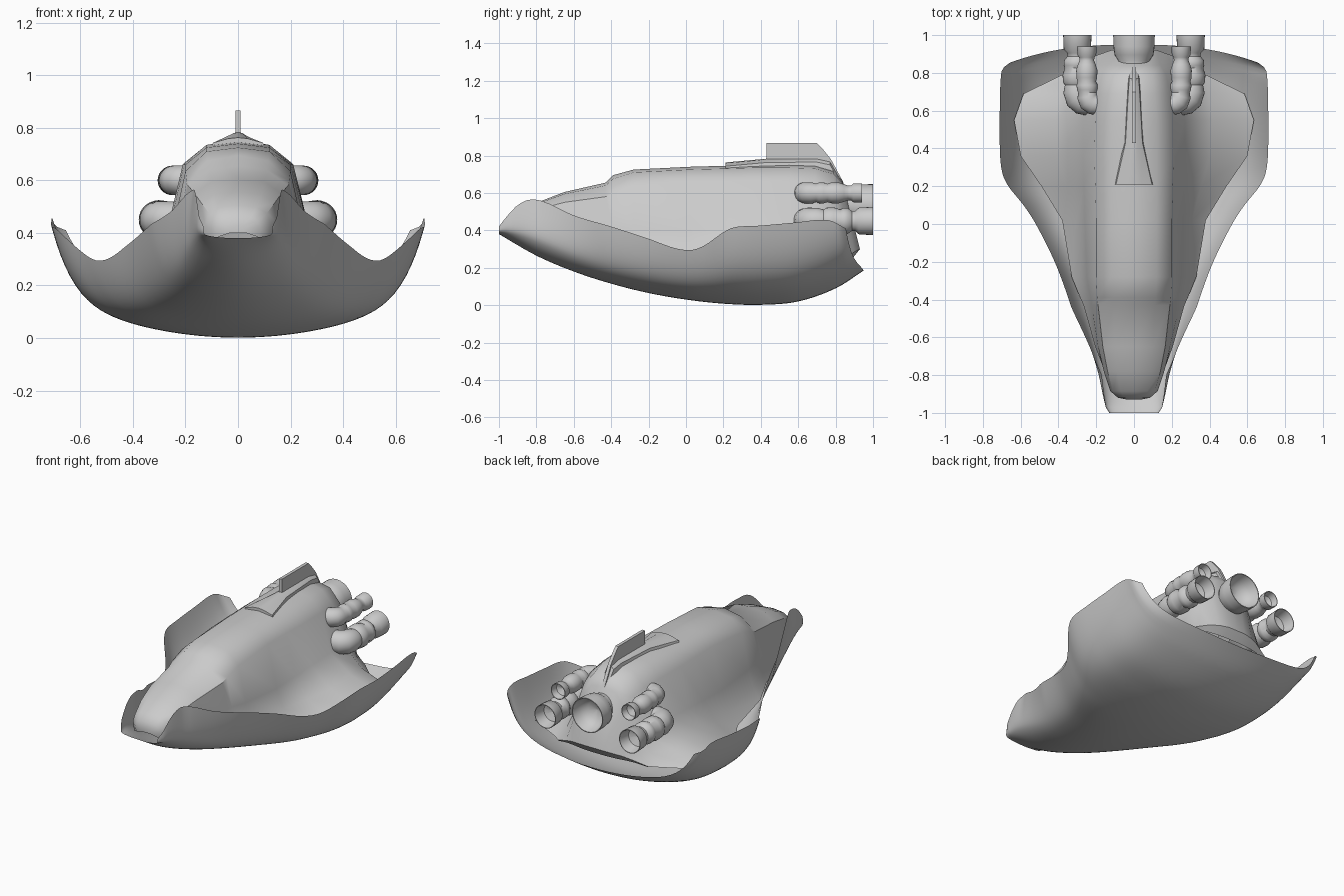
import bpy, bmesh, math

grey = bpy.data.materials.new("hull_grey")
grey.diffuse_color = (0.6, 0.6, 0.6, 1)


def finish(name, bm, angle):
    bmesh.ops.remove_doubles(bm, verts=bm.verts, dist=0.0005)
    bmesh.ops.recalc_face_normals(bm, faces=bm.faces)
    me = bpy.data.meshes.new(name)
    bm.to_mesh(me)
    bm.free()
    ob = bpy.data.objects.new(name, me)
    bpy.context.collection.objects.link(ob)
    me.materials.append(grey)
    bpy.ops.object.select_all(action='DESELECT')
    ob.select_set(True)
    bpy.context.view_layer.objects.active = ob
    bpy.ops.object.shade_smooth_by_angle(angle=math.radians(angle))
    return ob


def loft(name, rows, angle, closed=False, caps=()):
    bm = bmesh.new()
    vr = [[bm.verts.new(p) for p in r] for r in rows]
    n = len(rows[0])
    for a, b in zip(vr, vr[1:]):
        for i in range(n if closed else n - 1):
            j = (i + 1) % n
            bm.faces.new((a[i], a[j], b[j], b[i]))
    for c in caps:
        bm.faces.new(vr[c])
    return finish(name, bm, angle)


def both_sides(half):
    # half row runs from the centre line outwards
    return [(-x, y, z) for x, y, z in reversed(half[1:])] + half


def interp(table, t):
    # smooth interpolation through keyed values
    k = len(table)
    i = 0
    while i < k - 2 and t > table[i + 1][0]:
        i += 1
    (x0, y0), (x1, y1) = table[i], table[i + 1]

    def slope(j):
        a, b = table[max(j - 1, 0)], table[min(j + 1, k - 1)]
        return (b[1] - a[1]) / (b[0] - a[0])
    h = x1 - x0
    u = (t - x0) / h
    return ((2*u**3 - 3*u*u + 1) * y0 + (u**3 - 2*u*u + u) * h * slope(i)
            + (3*u*u - 2*u**3) * y1 + (u**3 - u*u) * h * slope(i + 1))


# Outer shell: keel height, rim height and half width along the length
keel = [(-1, .38), (-.8, .265), (-.6, .18), (-.4, .115), (-.2, .065), (0, .03),
        (.2, .008), (.4, .002), (.6, .02), (.8, .09), (.95, .185)]
rim = [(-1, .42), (-.97, .46), (-.9, .535), (-.83, .565), (-.75, .55), (-.6, .48),
       (-.4, .42), (-.2, .355), (-.06, .305), (.03, .295), (.1, .32), (.2, .39),
       (.26, .417), (.4, .425), (.6, .44), (.83, .455), (.95, .41)]
width = [(-1, .155), (-.97, .178), (-.8, .23), (-.6, .283), (-.4, .345), (-.2, .42),
         (0, .52), (.1, .585), (.2, .665), (.27, .697), (.4, .71), (.7, .71), (.85, .705),
         (.91, .695), (.95, .655)]
rows = []
N, M = 66, 26
for i in range(N + 1):
    s = -1 + 1.95 * i / N
    k, r, w = interp(keel, s), interp(rim, s), interp(width, s)
    lean = .06 * max(0, 1 - abs(s + .8) / .35)
    sweep = max(0, (s - .25) / .7) ** 1.5
    half = []
    for j in range(M + 1):
        u = 1 - (1 - j / M) ** 1.4
        f = .38 * u * u + .62 * u ** 9
        x = w * u - lean * max(0, (u - .75) / .25) ** 2
        half.append((x, s - .095 * sweep * u ** 2.5, k + (r - k) * f))
    rows.append(both_sides(half))
loft("outer_shell", rows, 60)

# Fuselage: y, top z, then crown, shoulder, side and skirt edge as x, z
stations = [
    (-.93, .43, .015, .428, .03, .42, .035, .41, .03, .40),
    (-.92, .465, .05, .46, .075, .445, .085, .42, .075, .385),
    (-.885, .505, .07, .498, .11, .475, .125, .43, .115, .365),
    (-.78, .555, .09, .548, .14, .515, .16, .43, .155, .35),
    (-.65, .605, .10, .595, .165, .55, .19, .42, .205, .32),
    (-.43, .655, .11, .64, .19, .58, .225, .42, .267, .265),
    (-.39, .695, .115, .675, .195, .60, .23, .42, .285, .255),
    (-.28, .725, .12, .71, .20, .635, .25, .41, .33, .235),
    (.02, .74, .12, .725, .20, .66, .26, .39, .38, .20),
    (.20, .745, .12, .73, .205, .662, .265, .40, .49, .205),
    (.36, .75, .12, .735, .21, .662, .27, .41, .60, .225),
    (.55, .755, .12, .735, .205, .66, .27, .42, .635, .25),
    (.69, .75, .11, .73, .19, .65, .265, .42, .585, .23),
    (.79, .72, .10, .70, .17, .62, .24, .42, .38, .225),
    (.84, .66, .08, .65, .14, .58, .20, .42, .32, .235),
]
rows = []
for y, top, cx, cz, sx, sz, bx, bz, kx, kz in stations:
    fx, fz = bx + .4 * (kx - bx), kz + .38 * (bz - kz)
    pts = [(0, top), (cx, cz), (sx, sz), (bx, bz), (fx, fz), (kx, kz)]
    rows.append(both_sides([(x, y, z) for x, z in pts]))
# sloping tail wall and its lower lip
rows.append(both_sides([(0, .93, .30), (.06, .93, .30), (.12, .92, .295),
                        (.18, .90, .285), (.24, .875, .265), (.32, .842, .235)]))
rows.append(both_sides([(0, .89, .25), (.06, .89, .25), (.12, .885, .25),
                        (.18, .875, .25), (.24, .86, .245), (.318, .84, .23)]))
loft("fuselage", rows, 38, caps=(0,))

# Raised spine on the roof, narrowing into the fin
rows = []
for y, w, z in [(.21, .095, .763), (.43, .045, .783), (.70, .03, .785), (.77, .025, .77), (.83, .02, .67)]:
    rows.append(both_sides([(0, y, z), (w * .4, y, z - .004), (w, y, z - .02), (w * 1.3, y, z - .08)]))
loft("spine", rows, 35, caps=(0, -1))

# Tail fin
profile = [(.43, .74), (.43, .867), (.70, .867), (.735, .83), (.775, .78), (.84, .66), (.80, .65)]
loft("tail_fin", [[(x, y, z) for y, z in profile] for x in (-.01, .01)], 30, closed=True, caps=(0, 1))


# Engines: rings of x, y, radius, yaw swept into tubes with hollow ends
def engine(name, z, rings, side=1, n=28):
    rows = []
    for x, y, r, yaw in rings:
        t = math.radians(yaw)
        rows.append([(side * (x + r * math.cos(a) * math.cos(t)),
                      y - r * math.cos(a) * math.sin(t), z + r * math.sin(a))
                     for a in [2 * math.pi * i / n for i in range(n)]])
    loft(name, rows, 40, closed=True)


upper = [(.12, .63, .05, 90), (.185, .63, .055, 85), (.215, .635, .057, 65), (.237, .65, .057, 40),
         (.245, .675, .056, 12), (.246, .695, .049, 0), (.247, .71, .055, 0), (.248, .735, .056, 0),
         (.25, .755, .049, 0), (.25, .775, .055, 0), (.25, .815, .056, 0), (.25, .845, .047, 0),
         (.25, .865, .039, 0), (.25, .882, .04, 0), (.25, .895, .05, 0), (.25, .94, .051, 0),
         (.25, .94, .047, 0), (.25, .90, .038, 0), (.25, .88, .001, 0)]
lower = [(.15, .642, .065, 90), (.24, .642, .069, 88), (.275, .65, .071, 65), (.297, .67, .071, 38),
         (.305, .705, .07, 10), (.305, .735, .061, 0), (.305, .752, .071, 0), (.305, .79, .073, 0),
         (.305, .825, .062, 0), (.303, .84, .069, 0), (.302, .865, .069, 0), (.30, .888, .052, 0),
         (.30, .905, .054, 0), (.30, .925, .072, 0), (.30, 1.0, .075, 0),
         (.30, 1.0, .071, 0), (.30, .93, .056, 0), (.30, .91, .001, 0)]
for side, label in ((1, "right"), (-1, "left")):
    engine("upper_engine_" + label, .60, upper, side)
    engine("lower_engine_" + label, .45, lower, side)
engine("main_engine", .537, [(0, .76, .08, 0), (0, .835, .088, 0), (0, .865, .084, 0), (0, .895, .103, 0),
                             (0, .94, .109, 0), (0, 1.0, .11, 0), (0, 1.0, .105, 0),
                             (0, .95, .092, 0), (0, .91, .058, 0), (0, .90, .001, 0)])
